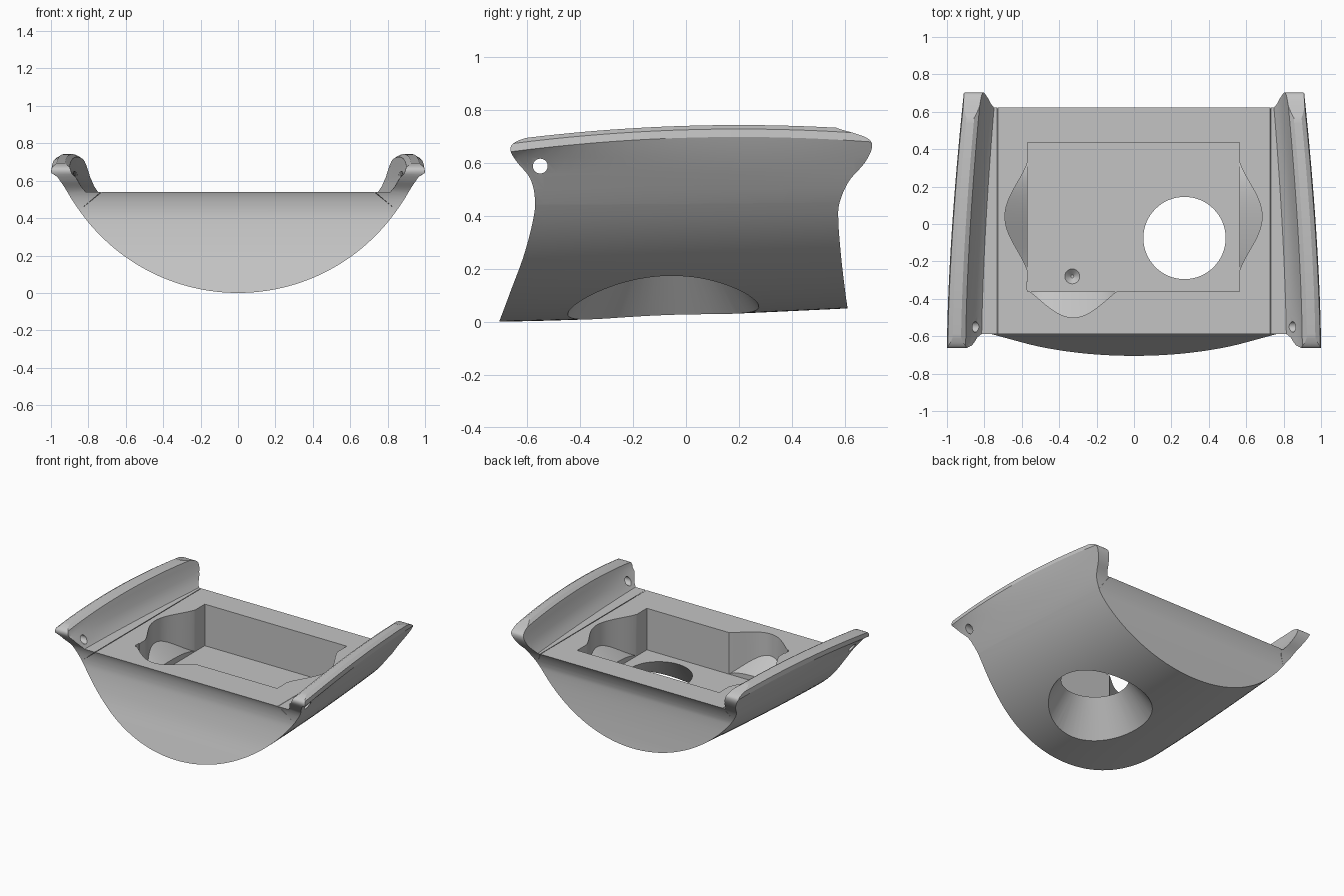
import bpy, bmesh, math
from mathutils import Vector

if "Cube" in bpy.data.objects:
    bpy.data.objects.remove(bpy.data.objects["Cube"], do_unlink=True)

grey = bpy.data.materials.new("plain_grey")
grey.use_nodes = True
grey.diffuse_color = (0.55, 0.55, 0.55, 1)
grey.node_tree.nodes["Principled BSDF"].inputs["Base Color"].default_value = (0.55, 0.55, 0.55, 1)

DECK = 0.54      # height of the flat top
FLOOR = 0.24     # height of the pocket floor
RADIUS = 1.04    # radius of the rounded underside
SEAM = 0.85      # half width where the hull meets the side wings


def loft(name, rings):
    """Bridge equal rings of points and cap both ends."""
    bm = bmesh.new()
    rows = [[bm.verts.new(p) for p in ring] for ring in rings]
    n = len(rows[0])
    for a, b in zip(rows, rows[1:]):
        for i in range(n):
            j = (i + 1) % n
            bm.faces.new((a[i], a[j], b[j], b[i]))
    bm.faces.new(rows[0])
    bm.faces.new(rows[-1])
    bmesh.ops.recalc_face_normals(bm, faces=bm.faces)
    mesh = bpy.data.meshes.new(name)
    bm.to_mesh(mesh)
    bm.free()
    mesh.materials.append(grey)
    obj = bpy.data.objects.new(name, mesh)
    bpy.context.collection.objects.link(obj)
    return obj


def circle(center, radius, axis, n=64):
    c = Vector(center)
    ring = []
    for i in range(n):
        t = 2 * math.pi * i / n
        u, v = radius * math.cos(t), radius * math.sin(t)
        ring.append(c + Vector((u, v, 0) if axis == "z" else (0, u, v)))
    return ring


def spline(pts, steps=6):
    """Smooth curve through 2D points."""
    out = []
    for i in range(len(pts) - 1):
        p0, p1 = Vector(pts[max(i - 1, 0)]), Vector(pts[i])
        p2, p3 = Vector(pts[i + 1]), Vector(pts[min(i + 2, len(pts) - 1)])
        for k in range(steps):
            t = k / steps
            out.append(p1 + 0.5 * t * ((p2 - p0) + t * ((2 * p0 - 5 * p1 + 4 * p2 - p3)
                                       + t * (3 * p1 - 3 * p2 + p3 - p0))))
    return out + [Vector(pts[-1])]


def boolean(obj, cutter, operation):
    mod = obj.modifiers.new(operation.lower(), "BOOLEAN")
    mod.object, mod.operation, mod.solver = cutter, operation, "EXACT"
    bpy.context.view_layer.objects.active = obj
    bpy.ops.object.modifier_apply(modifier=mod.name)


def taper(y):
    return 1 - 0.09 * (max(y + 0.66, 0) / 1.36) ** 1.6


def underside(x, y):
    """Point on the rounded underside, rising and narrowing to the back."""
    z = RADIUS - math.sqrt(RADIUS ** 2 - x * x)
    lift = 0.05 * (max(y + 0.7, 0) / 1.31) ** 1.3
    return (x * taper(y), y, z + lift * (1 - z / DECK))


def hull_ring(y, n=28):
    ring = [underside(SEAM * i / n, y) for i in range(-n, n + 1)]
    return ring + [(0.728, y, DECK), (-0.728, y, DECK)]


def wing_ring(y, side):
    s = taper(y)
    top = 0.742 - 0.075 * (y - 0.2) ** 2
    outer = [(0.89, 0.5), (0.925, 0.56), (0.965, 0.62), (1.0, top - 0.045),
             (0.995, top - 0.015), (0.97, top), (0.925, top), (0.9, top - 0.015),
             (0.888, top - 0.05), (0.868, 0.62), (0.84, 0.57), (0.815, DECK)]
    ring = [(0.732, y, DECK), underside(SEAM, y)] + [(x * s, y, z) for x, z in outer]
    return [(side * x, yy, z) for x, yy, z in ring]


def scoop(name, origin, along, out, half, depth, power):
    """Bell-shaped recess with a sloping floor beside the pocket."""
    rings = []
    o, a, d = Vector(origin), Vector(along), Vector(out)
    for i in range(33):
        u = i / 16 - 1
        reach = -0.01 + (depth + 0.01) * max(math.cos(u * math.pi / 2), 0) ** power
        slope = FLOOR + 0.001 + 0.14 * max(reach, 0) / depth
        section = [(-0.05, FLOOR + 0.001), (reach, slope), (reach, 0.7), (-0.05, 0.7)]
        rings.append([o + a * (u * half) + d * r + Vector((0, 0, z)) for r, z in section])
    return loft(name, rings)


# Side outline that trims the hull and wings
front_edge = [(-0.705, 0), (-0.66, 0.12), (-0.612, 0.25), (-0.578, 0.38), (-0.57, 0.46),
              (-0.588, 0.54), (-0.64, 0.605), (-0.663, 0.65), (-0.64, 0.68), (-0.55, 0.71)]
back_edge = [(0.58, 0.727), (0.68, 0.695), (0.702, 0.66), (0.675, 0.6), (0.615, 0.53),
             (0.58, 0.45), (0.575, 0.38), (0.585, 0.25), (0.6, 0.12), (0.61, 0.05)]
outline = spline(front_edge) + [Vector((-0.3, 0.8)), Vector((0.4, 0.8))] + spline(back_edge)
outline += [Vector((0.616, -0.1)), Vector((-0.742, -0.1))]
trim = loft("trim_cutter", [[(x, p.x, p.y) for p in outline] for x in (-1.3, 1.3)])

# Hull and the two side wings
stations = [-0.78 + 1.56 * i / 32 for i in range(33)]
hull = loft("hull", [hull_ring(y) for y in stations])
wings = [loft(name, [wing_ring(y, side) for y in stations])
         for name, side in (("left_wing", 1), ("right_wing", -1))]
for part in [hull] + wings:
    boolean(part, trim, "INTERSECT")

# Pocket, scoops, flared opening and dimple
cutters = [
    loft("pocket_cutter", [[(-0.57, -0.36, z), (0.565, -0.36, z), (0.565, 0.435, z),
                            (-0.57, 0.435, z)] for z in (FLOOR, 0.8)]),
    scoop("left_scoop_cutter", (0.565, 0.04, 0), (0, 1, 0), (1, 0, 0), 0.34, 0.12, 1.8),
    scoop("right_scoop_cutter", (-0.57, 0.04, 0), (0, 1, 0), (-1, 0, 0), 0.34, 0.12, 1.8),
    scoop("front_scoop_cutter", (-0.325, -0.36, 0), (1, 0, 0), (0, -1, 0), 0.25, 0.14, 1.2),
    loft("opening_cutter", [circle((0.27, -0.075, z), r, "z")
                            for z, r in ((-0.1, 0.47), (FLOOR, 0.22), (0.3, 0.22))]),
    loft("dimple_cutter", [circle((-0.33, -0.28, z), r, "z", 24)
                           for z, r in ((FLOOR - 0.03, 0.008), (FLOOR, 0.04), (0.3, 0.04))]),
]
for cutter in cutters:
    boolean(hull, cutter, "DIFFERENCE")

# Pin holes near the front of the wings
pin = loft("pin_cutter", [circle((x, -0.55, 0.587), 0.028, "x", 32) for x in (-1.3, 1.3)])
for wing in wings:
    boolean(wing, pin, "DIFFERENCE")

for helper in cutters + [trim, pin]:
    bpy.data.objects.remove(helper, do_unlink=True)

# Smooth shading with sharp edges kept
bpy.ops.object.select_all(action="DESELECT")
for part in [hull] + wings:
    part.select_set(True)
    bpy.context.view_layer.objects.active = part
bpy.ops.object.shade_smooth_by_angle(angle=math.radians(30))
